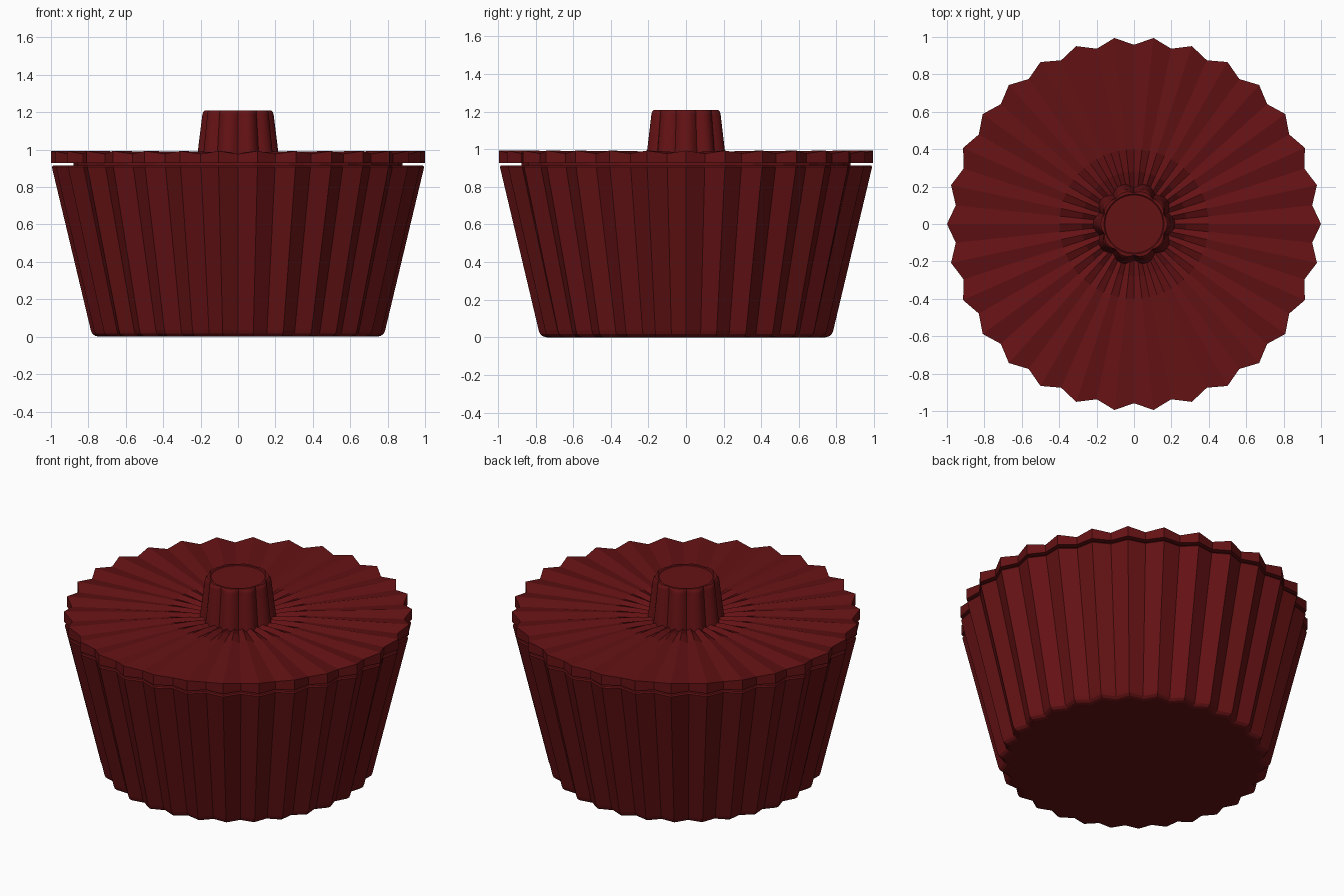
import bpy, bmesh
from math import cos, sin, pi, radians

if "Cube" in bpy.data.objects:
    bpy.data.objects.remove(bpy.data.objects["Cube"])

mat = bpy.data.materials.new("dark_red")
mat.diffuse_color = (0.13, 0.006, 0.007, 1)
mat.use_nodes = True
mat.node_tree.nodes["Principled BSDF"].inputs["Base Color"].default_value = mat.diffuse_color


def loft(name, rings, smooth=None):
    """Skin a stack of closed rings and cap both ends."""
    bm = bmesh.new()
    vs = [[bm.verts.new(p) for p in ring] for ring in rings]
    n = len(vs[0])
    for a, b in zip(vs, vs[1:]):
        for i in range(n):
            j = (i + 1) % n
            bm.faces.new((a[i], a[j], b[j], b[i]))
    bm.faces.new(vs[0][::-1])
    bm.faces.new(vs[-1])
    bmesh.ops.recalc_face_normals(bm, faces=bm.faces)
    me = bpy.data.meshes.new(name)
    bm.to_mesh(me)
    bm.free()
    ob = bpy.data.objects.new(name, me)
    bpy.context.collection.objects.link(ob)
    me.materials.append(mat)
    if smooth:
        bpy.ops.object.select_all(action='DESELECT')
        ob.select_set(True)
        bpy.context.view_layer.objects.active = ob
        bpy.ops.object.shade_smooth_by_angle(angle=radians(smooth))
    return ob


def pleat(r_tip, r_valley, z_tip, z_valley=None):
    """Zigzag ring with 30 pleats, a tip on +x."""
    z_valley = z_tip if z_valley is None else z_valley
    return [((r_valley if i % 2 else r_tip) * cos(i * pi / 30),
             (r_valley if i % 2 else r_tip) * sin(i * pi / 30),
             z_valley if i % 2 else z_tip) for i in range(60)]


def scallop(r, depth, z, n=160):
    """Ring with 10 rounded lobes."""
    ring = []
    for i in range(n):
        a = 2 * pi * i / n
        q = r - depth * (1 - abs(cos(5 * a)))
        ring.append((q * cos(a), q * sin(a), z))
    return ring


# Pleated cup with rounded foot and a recessed neck under the lid
loft("cup", [
    pleat(0.745, 0.71, 0.0),
    pleat(0.765, 0.728, 0.005),
    pleat(0.78, 0.742, 0.017),
    pleat(0.787, 0.748, 0.035),
    pleat(0.995, 0.953, 0.906),
    pleat(0.99, 0.948, 0.914),
    pleat(0.88, 0.87, 0.914),
    pleat(0.88, 0.87, 0.935),
])

# Pleated lid, creases deepening toward the knob
loft("lid", [
    pleat(0.88, 0.87, 0.928),
    pleat(1.0, 0.958, 0.928),
    pleat(1.0, 0.958, 0.993, 0.977),
    pleat(0.40, 0.40, 0.987, 0.974),
    pleat(0.28, 0.28, 0.982, 0.964),
    pleat(0.19, 0.19, 0.970, 0.952),
])

# Scalloped tapering knob with a softened top edge
loft("knob", [
    scallop(0.222, 0.028, 0.945),
    scallop(0.215, 0.028, 0.99),
    scallop(0.191, 0.022, 1.185),
    scallop(0.187, 0.018, 1.20),
    scallop(0.178, 0.012, 1.208),
    scallop(0.16, 0.0, 1.208),
    scallop(0.155, 0.0, 1.204),
], smooth=35)
